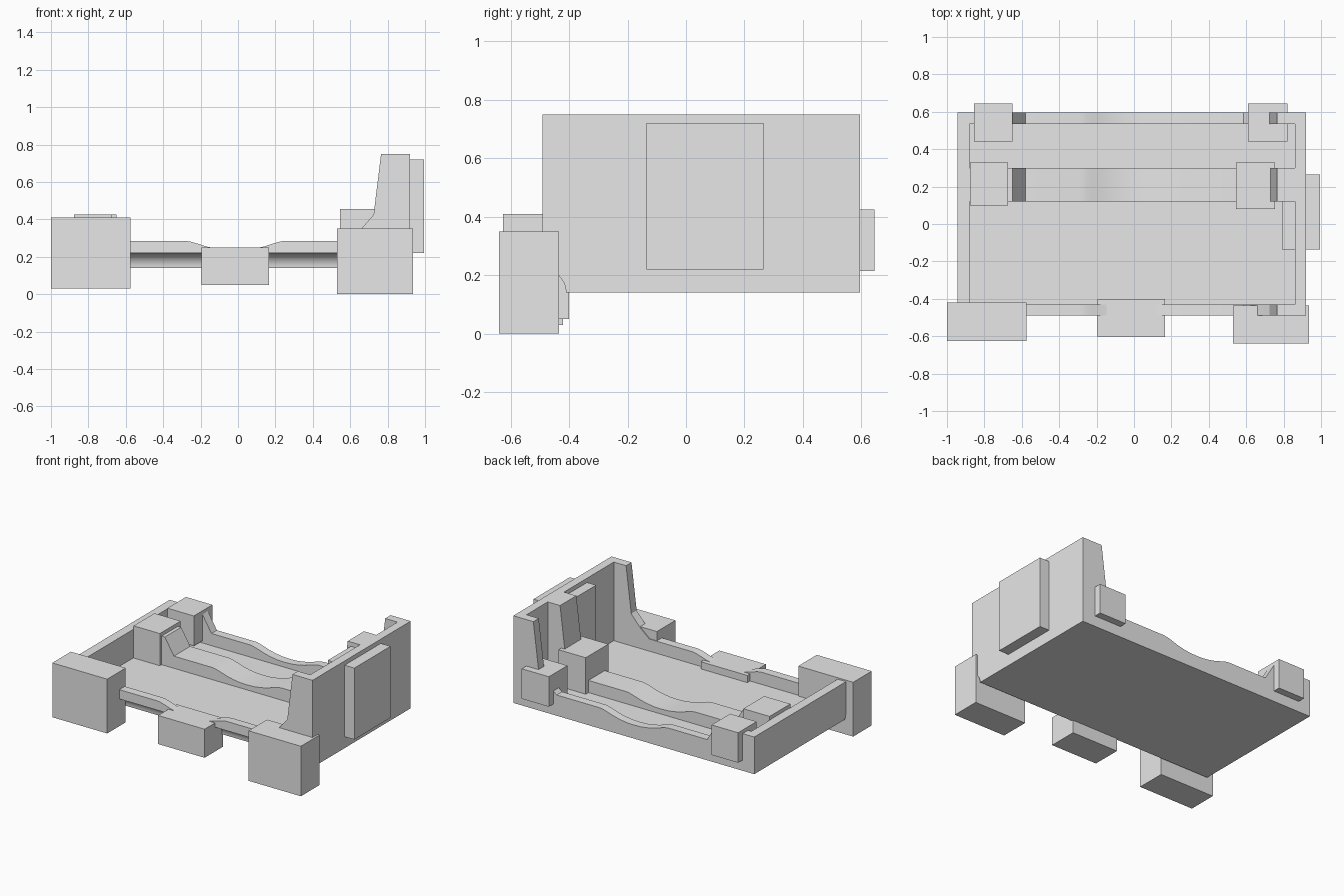
import bpy, bmesh, math

if "Cube" in bpy.data.objects:
    bpy.data.objects.remove(bpy.data.objects["Cube"])

grey = bpy.data.materials.new("plain grey")
grey.diffuse_color = (0.8, 0.8, 0.8, 1)
grey.use_nodes = True
grey.node_tree.nodes["Principled BSDF"].inputs["Base Color"].default_value = grey.diffuse_color


def finish(name, bm):
    bmesh.ops.recalc_face_normals(bm, faces=bm.faces)
    mesh = bpy.data.meshes.new(name)
    bm.to_mesh(mesh)
    bm.free()
    mesh.materials.append(grey)
    ob = bpy.data.objects.new(name, mesh)
    bpy.context.collection.objects.link(ob)
    return ob


def box(name, x, y, z):
    bm = bmesh.new()
    bmesh.ops.create_cube(bm, size=1)
    for v in bm.verts:
        v.co = [r[0] + (c + 0.5) * (r[1] - r[0]) for c, r in zip(v.co, (x, y, z))]
    return finish(name, bm)


def prism(name, points, place, lo, hi):
    """Extrude a closed 2D profile between two positions."""
    bm = bmesh.new()
    face = bm.faces.new([bm.verts.new(place(a, b, lo)) for a, b in points])
    out = bmesh.ops.extrude_face_region(bm, geom=[face])
    for v in out["geom"]:
        if isinstance(v, bmesh.types.BMVert):
            a, b = [(a, b) for a, b in points
                    if (v.co - type(v.co)(place(a, b, lo))).length < 1e-6][0]
            v.co = place(a, b, hi)
    return finish(name, bm)


def cut(target, cutter):
    cutter.hide_render = True
    mod = target.modifiers.new("cut", "BOOLEAN")
    mod.operation, mod.solver, mod.object = "DIFFERENCE", "EXACT", cutter
    bpy.context.view_layer.objects.active = target
    bpy.ops.object.modifier_apply(modifier=mod.name)
    bpy.data.objects.remove(cutter)


# Body: long side outline with a soft dip in the middle and a tall right end
dip = [(-0.28, 0.285), (-0.255, 0.281), (-0.22, 0.271), (-0.17, 0.255), (-0.12, 0.244),
       (-0.07, 0.237), (-0.015, 0.235), (0.04, 0.237), (0.09, 0.244), (0.14, 0.255),
       (0.19, 0.271), (0.225, 0.281), (0.25, 0.285)]
outline = ([(-0.945, 0.14), (-0.945, 0.40), (-0.65, 0.40), (-0.58, 0.285)] + dip +
           [(0.585, 0.285), (0.66, 0.35), (0.725, 0.425), (0.765, 0.75),
            (0.92, 0.75), (0.92, 0.14)])
body = prism("tray_body", outline, lambda a, b, t: (a, t, b), -0.49, 0.595)

# Two pockets leave the end walls, the rails and the floor
for y in ((-0.43, 0.12), (0.30, 0.535)):
    cut(body, box("pocket", (-0.88, 0.86), y, (0.20, 1.0)))

# Rounded cove under the front rail
circle = [(-0.49 + 0.08 * math.cos(i * math.tau / 32),
           0.14 + 0.08 * math.sin(i * math.tau / 32)) for i in range(32)]
cut(body, prism("cove", circle, lambda a, b, t: (t, a, b), -1.2, 1.2))

bpy.ops.object.select_all(action="DESELECT")
body.select_set(True)
bpy.context.view_layer.objects.active = body
bpy.ops.object.shade_smooth_by_angle(angle=math.radians(25))

# Blocks along the front, middle and back rails, and the end panel
blocks = {
    "front_left_block": ((-1.0, -0.575), (-0.625, -0.42), (0.03, 0.41)),
    "front_middle_block": ((-0.195, 0.165), (-0.605, -0.40), (0.05, 0.25)),
    "front_right_block": ((0.53, 0.935), (-0.64, -0.435), (0.0, 0.35)),
    "middle_left_block": ((-0.878, -0.675), (0.10, 0.33), (0.19, 0.425)),
    "middle_right_block": ((0.545, 0.755), (0.08, 0.33), (0.19, 0.455)),
    "back_left_block": ((-0.855, -0.65), (0.44, 0.645), (0.215, 0.425)),
    "back_right_block": ((0.61, 0.82), (0.44, 0.645), (0.215, 0.425)),
    "end_panel": ((0.79, 0.995), (-0.135, 0.265), (0.22, 0.72)),
}
for name, (x, y, z) in blocks.items():
    box(name, x, y, z)
